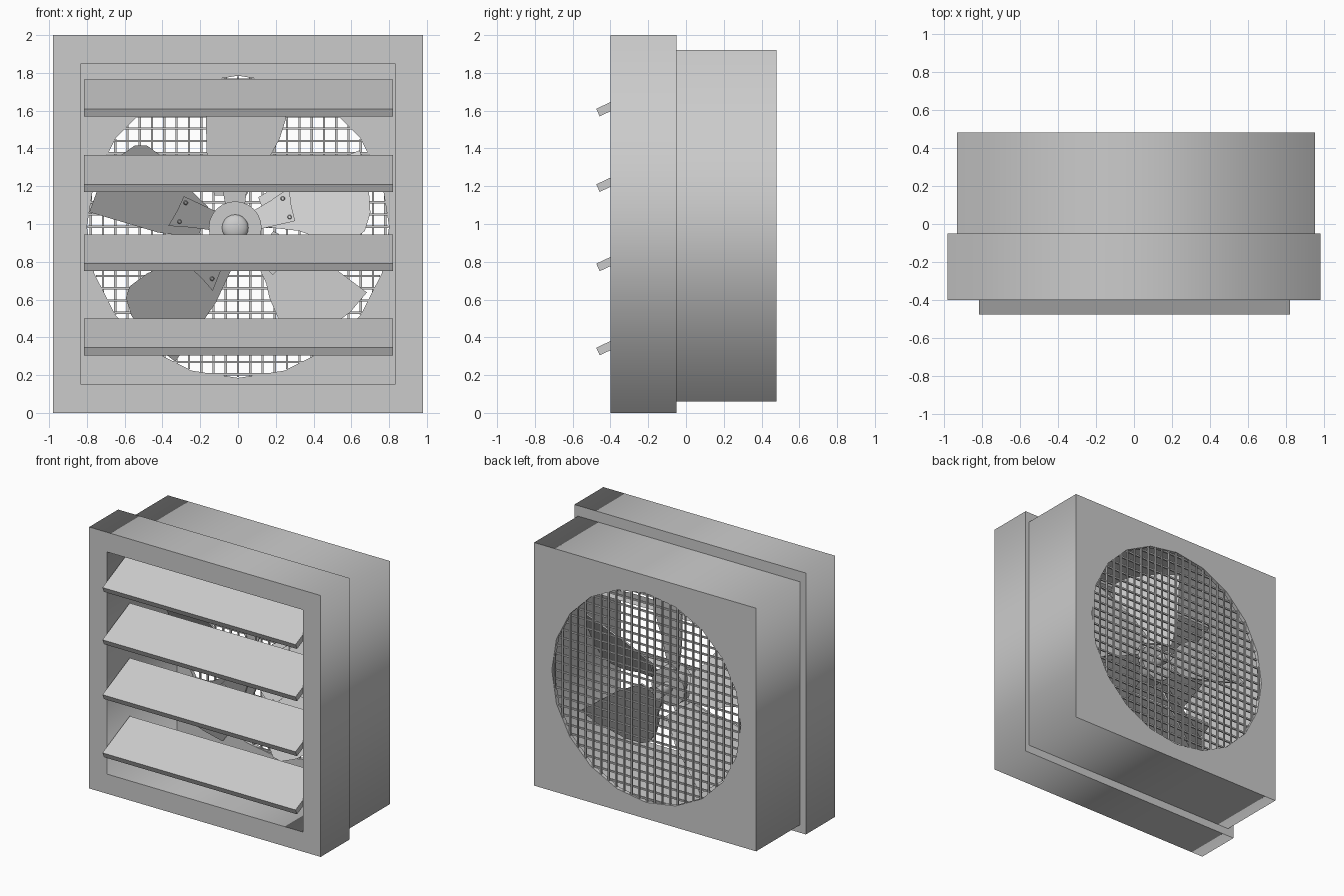
import bpy, bmesh, math
from mathutils import Matrix, Vector

if "Cube" in bpy.data.objects:
    bpy.data.objects.remove(bpy.data.objects["Cube"])

CX, CZ, R = 0.0, 0.985, 0.80      # fan axis and rear opening radius


def plate(name, outlines, y0, y1):
    """Flat plate in the xz plane (first outline outer, rest holes), from y0 to y1."""
    cu = bpy.data.curves.new(name, 'CURVE')
    cu.dimensions, cu.fill_mode = '2D', 'BOTH'
    cu.extrude = (y1 - y0) / 2
    for pts in outlines:
        s = cu.splines.new('POLY')
        s.points.add(len(pts) - 1)
        for p, (x, z) in zip(s.points, pts):
            p.co = (x, z, 0, 1)
        s.use_cyclic_u = True
    tmp = bpy.data.objects.new(name + "_curve", cu)
    bpy.context.collection.objects.link(tmp)
    bpy.context.view_layer.update()
    me = bpy.data.meshes.new_from_object(tmp.evaluated_get(bpy.context.evaluated_depsgraph_get()))
    bpy.data.objects.remove(tmp)
    me.transform(Matrix.Translation((0, (y0 + y1) / 2, 0)) @ Matrix.Rotation(math.pi / 2, 4, 'X'))
    bm = bmesh.new()
    bm.from_mesh(me)
    bmesh.ops.remove_doubles(bm, verts=bm.verts, dist=1e-5)
    bmesh.ops.recalc_face_normals(bm, faces=bm.faces)
    return finish(name, bm)


def finish(name, bm):
    me = bpy.data.meshes.new(name)
    bm.to_mesh(me)
    bm.free()
    ob = bpy.data.objects.new(name, me)
    bpy.context.collection.objects.link(ob)
    return ob


def rect(x0, x1, z0, z1):
    return [(x0, z0), (x1, z0), (x1, z1), (x0, z1)]


def add_box(bm, centre, size):
    m = Matrix.Translation(centre) @ Matrix.Diagonal((*size, 1))
    bmesh.ops.create_cube(bm, size=1, matrix=m)


def add_cyl(bm, centre, r0, r1, depth, n):
    """Cylinder or cone along y; r0 is the front radius."""
    m = Matrix.Translation(centre) @ Matrix.Rotation(math.pi / 2, 4, 'X')
    bmesh.ops.create_cone(bm, cap_ends=True, segments=n, radius1=r1, radius2=r0, depth=depth, matrix=m)


# Casing: front frame, rear housing and back panel with round opening
opening = rect(-0.83, 0.83, 0.15, 1.85)
plate("front_frame", [rect(-0.98, 0.98, 0, 2), opening], -0.40, -0.05)
plate("rear_housing", [rect(-0.93, 0.95, 0.06, 1.92), opening], -0.05, 0.45)
circle = [(CX + R * math.sin(i * math.tau / 20), CZ + R * math.cos(i * math.tau / 20)) for i in range(20)]
plate("back_panel", [rect(-0.93, 0.95, 0.06, 1.92), circle], 0.45, 0.48)

# Tilted louvre slats
for i, z in enumerate((1.57, 1.17, 0.75, 0.305)):
    bm = bmesh.new()
    sect = [(-0.457, z), (-0.475, z + 0.04), (-0.145, z + 0.195), (-0.127, z + 0.155)]
    f = bm.faces.new([bm.verts.new((-0.815, y, zz)) for y, zz in sect])
    ext = bmesh.ops.extrude_face_region(bm, geom=[f])
    bmesh.ops.translate(bm, vec=(1.635, 0, 0), verts=[v for v in ext['geom'] if isinstance(v, bmesh.types.BMVert)])
    bmesh.ops.recalc_face_normals(bm, faces=bm.faces)
    finish(f"louvre_slat_{i + 1}", bm)

# Rear wire guard, bars clipped to the round opening
bm = bmesh.new()
for i in range(-12, 13):
    d = i * 0.065
    h = 2 * math.sqrt(max(R * R - d * d, 0)) * 0.995
    add_box(bm, (CX + d, 0.47, CZ), (0.012, 0.012, h))
    add_box(bm, (CX, 0.46, CZ + d), (h, 0.012, 0.012))
finish("wire_guard", bm)

# Pitched blades with riveted brackets (profiles point up, then swing round the hub)
FAN = Vector((-0.015, 0.2, 0.98))
blade = [(-0.11, 0.17), (-0.15, 0.38), (-0.16, 0.76), (-0.02, 0.755), (0.17, 0.70), (0.25, 0.64),
         (0.27, 0.58), (0.235, 0.47), (0.18, 0.37), (0.13, 0.31), (0.09, 0.23), (0.06, 0.17)]
bracket = [(-0.05, 0.11), (0.05, 0.11), (0.075, 0.31), (-0.01, 0.32), (-0.10, 0.34), (-0.07, 0.22)]
pitch = Matrix.Identity(4)
pitch[1][0] = -0.6
for i, a in enumerate((90, 162, 234, 322, 20)):
    bm = bmesh.new()
    for u in (-0.06, 0.045):
        add_cyl(bm, (u, -0.026, 0.29), 0.008, 0.012, 0.012, 8)
    parts = [plate(f"fan_blade_{i + 1}", [blade], -0.008, 0.008),
             plate(f"blade_bracket_{i + 1}", [bracket], -0.02, -0.008),
             finish(f"bracket_rivets_{i + 1}", bm)]
    m = Matrix.Translation(FAN) @ Matrix.Rotation(math.radians(90 - a), 4, 'Y') @ pitch
    for ob in parts:
        ob.data.transform(m)

# Hub with a small domed cap, and shaft
bm = bmesh.new()
add_cyl(bm, FAN + Vector((0, -0.02, 0)), 0.14, 0.14, 0.12, 24)
add_cyl(bm, FAN + Vector((0, 0.1, 0)), 0.04, 0.04, 0.14, 16)
bmesh.ops.create_uvsphere(bm, u_segments=20, v_segments=10, radius=1,
                          matrix=Matrix.Translation(FAN + Vector((0, -0.08, 0))) @ Matrix.Diagonal((0.07, 0.035, 0.07, 1)))
hub = finish("fan_hub", bm)
bpy.context.view_layer.objects.active = hub
hub.select_set(True)
bpy.ops.object.shade_smooth_by_angle(angle=math.radians(35))
